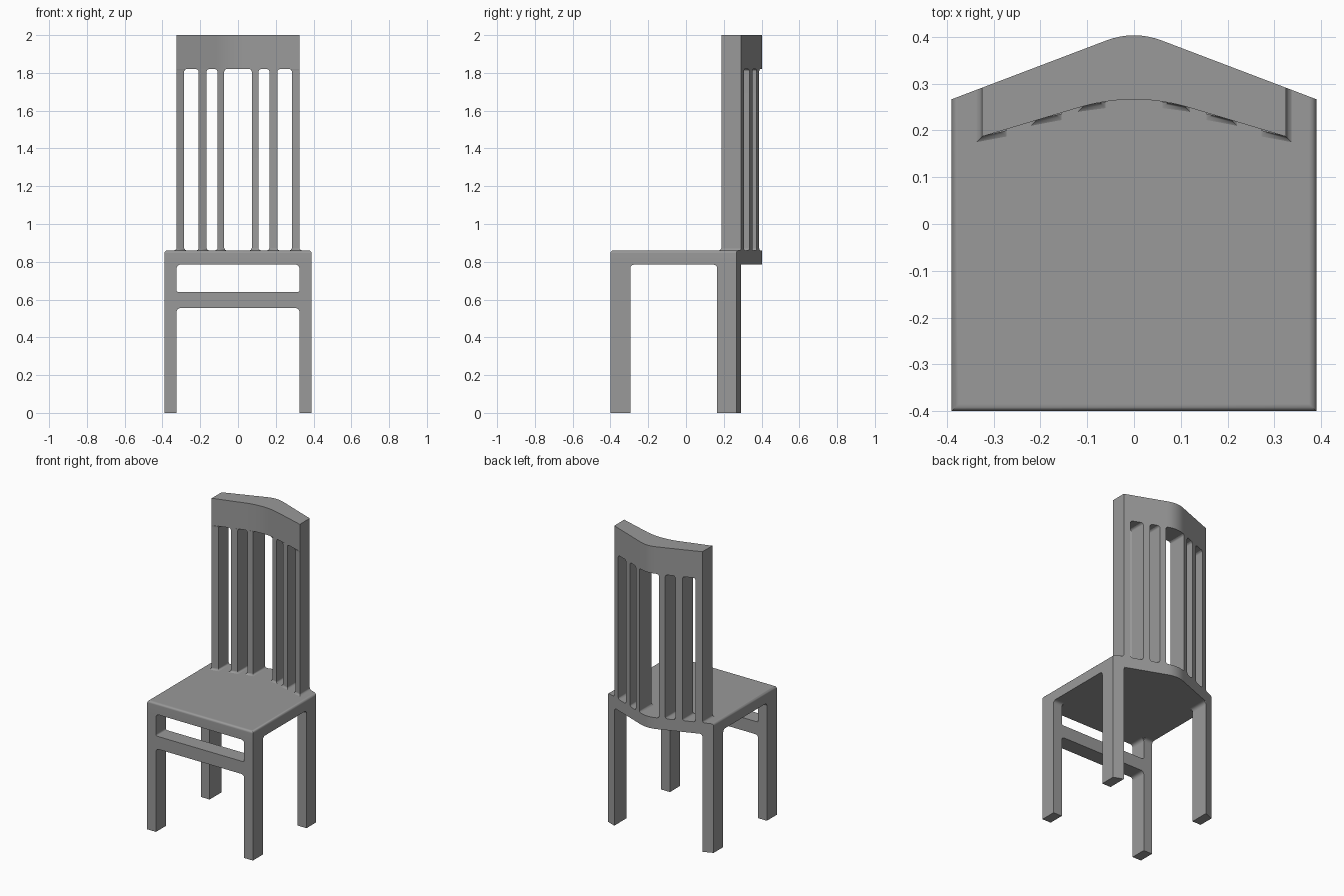
import bpy
import bmesh
from math import sin, cos, pi, radians

cube = bpy.data.objects.get("Cube")
if cube:
    bpy.data.objects.remove(cube, do_unlink=True)

grey = bpy.data.materials.new("plain grey")
grey.use_nodes = True
colour = (0.32, 0.32, 0.32, 1)
grey.diffuse_color = colour
grey.node_tree.nodes["Principled BSDF"].inputs["Base Color"].default_value = colour

# Main measurements
HALF, INNER, FRONT = 0.39, 0.325, -0.40
FRONT_LEG_BACK, REAR_LEG_FRONT = -0.295, 0.165
SEAT_LOW, SEAT_TOP, BAND_LOW, TOP = 0.785, 0.86, 1.82, 2.0
RAIL_LOW, RAIL_TOP = 0.555, 0.64
ROUND = 0.02


def bent(x, peak, slope, r):
    """A shallow V with its tip rounded over a half width r."""
    x = abs(x)
    return peak - slope * (x if x > r else (x * x + r * r) / (2 * r))


def rear(x):
    return bent(x, 0.415, 0.38, 0.06)


def fore(x):
    return bent(x, 0.2845, 0.30, 0.12)


def samples(end):
    return [-end] + [i * 0.015 for i in range(-8, 9)] + [end]


def prism(bm, outline, axis, lo, hi):
    """Extrude a flat outline along x, y or z."""
    place = {"x": lambda a, b, h: (h, a, b),
             "y": lambda a, b, h: (a, h, b),
             "z": lambda a, b, h: (a, b, h)}[axis]
    rings = [[bm.verts.new(place(a, b, h)) for a, b in outline] for h in (lo, hi)]
    skin(bm, rings)


def skin(bm, rings):
    for low, high in zip(rings, rings[1:]):
        for i in range(len(low)):
            j = (i + 1) % len(low)
            bm.faces.new((low[i], low[j], high[j], high[i]))
    bm.faces.new(rings[0][::-1])
    bm.faces.new(rings[-1])


def fillet(bm, a, b, sa, sb, axis, lo, hi, r=ROUND):
    """Concave rounding that fills an inside corner at (a, b)."""
    arc = [(a + sa * r * (1 - sin(t)), b + sb * r * (1 - cos(t)))
           for t in (i * pi / 8 for i in range(5))]
    prism(bm, [(a, b)] + arc, axis, lo, hi)


def finish(bm, name):
    bmesh.ops.recalc_face_normals(bm, faces=bm.faces[:])
    mesh = bpy.data.meshes.new(name)
    bm.to_mesh(mesh)
    bm.free()
    mesh.materials.append(grey)
    obj = bpy.data.objects.new(name, mesh)
    bpy.context.collection.objects.link(obj)
    bpy.ops.object.select_all(action="DESELECT")
    obj.select_set(True)
    bpy.context.view_layer.objects.active = obj
    bpy.ops.object.shade_smooth_by_angle(angle=radians(35))
    weighted = obj.modifiers.new("weighted normals", "WEIGHTED_NORMAL")
    weighted.keep_sharp = True
    return obj


# Seat with a bowed back edge; front and side top edges are rounded
bm = bmesh.new()
prism(bm, [(HALF, FRONT)] + [(x, rear(x)) for x in reversed(samples(HALF))]
      + [(-HALF, FRONT)], "z", SEAT_LOW, SEAT_TOP)
rims = [e for e in bm.edges
        if all(v.co.z > SEAT_TOP - 0.01 for v in e.verts)
        and e.calc_length() > 0.5]
bmesh.ops.bevel(bm, geom=rims, offset=0.015, segments=3, affect="EDGES", profile=0.5)
finish(bm, "seat")

# Legs, with rounded corners under the seat
for side, s in (("left", 1), ("right", -1)):
    x0, x1 = sorted((s * INNER, s * HALF))

    bm = bmesh.new()
    prism(bm, [(x0, FRONT), (x1, FRONT), (x1, FRONT_LEG_BACK), (x0, FRONT_LEG_BACK)],
          "z", 0, SEAT_LOW)
    fillet(bm, FRONT_LEG_BACK, SEAT_LOW, 1, -1, "x", x0, x1)
    fillet(bm, s * INNER, SEAT_LOW, -s, -1, "y", FRONT, FRONT_LEG_BACK)
    finish(bm, f"front_leg_{side}")

    bm = bmesh.new()
    prism(bm, [(x0, REAR_LEG_FRONT), (x1, REAR_LEG_FRONT), (x1, rear(x1)), (x0, rear(x0))],
          "z", 0, SEAT_LOW)
    fillet(bm, REAR_LEG_FRONT, SEAT_LOW, -1, -1, "x", x0, x1)
    fillet(bm, s * INNER, SEAT_LOW, -s, -1, "y", REAR_LEG_FRONT, rear(INNER))
    finish(bm, f"rear_leg_{side}")

# Rail between the front legs
bm = bmesh.new()
prism(bm, [(-INNER, RAIL_LOW), (INNER, RAIL_LOW), (INNER, RAIL_TOP), (-INNER, RAIL_TOP)],
      "y", FRONT, FRONT_LEG_BACK)
for s in (1, -1):
    fillet(bm, s * INNER, RAIL_LOW, -s, -1, "y", FRONT, FRONT_LEG_BACK)
    fillet(bm, s * INNER, RAIL_TOP, -s, 1, "y", FRONT, FRONT_LEG_BACK, 0.01)
finish(bm, "front_rail")

# Bowed top band of the backrest
bm = bmesh.new()
prism(bm, [(x, fore(x)) for x in samples(INNER)]
      + [(x, rear(x)) for x in reversed(samples(INNER))], "z", BAND_LOW, TOP)
finish(bm, "backrest_band")

# Upright slats, flaring slightly where they meet the seat and the band
FLARE = 0.012
steps = [(0, 1), (0.3, 0.4), (1, 0)]
for side, s in (("left", 1), ("right", -1)):
    for label, near, far in (("inner", 0.073, 0.108), ("middle", 0.167, 0.208),
                             ("outer", 0.285, INNER)):
        bm = bmesh.new()
        rings = []
        levels = [(SEAT_TOP + h * FLARE, f * FLARE, True) for h, f in steps]
        levels += [(BAND_LOW - h * FLARE, f * FLARE, False) for h, f in reversed(steps)]
        for z, flare, at_seat in levels:
            a = near - flare
            b = far + (flare if at_seat or label != "outer" else 0)
            front = flare if at_seat else 0
            rings.append([bm.verts.new((s * x, y, z)) for x, y in
                          ((a, fore(near) - front), (b, fore(far) - front),
                           (b, rear(b)), (a, rear(a)))])
        skin(bm, rings)
        finish(bm, f"{label}_slat_{side}")
